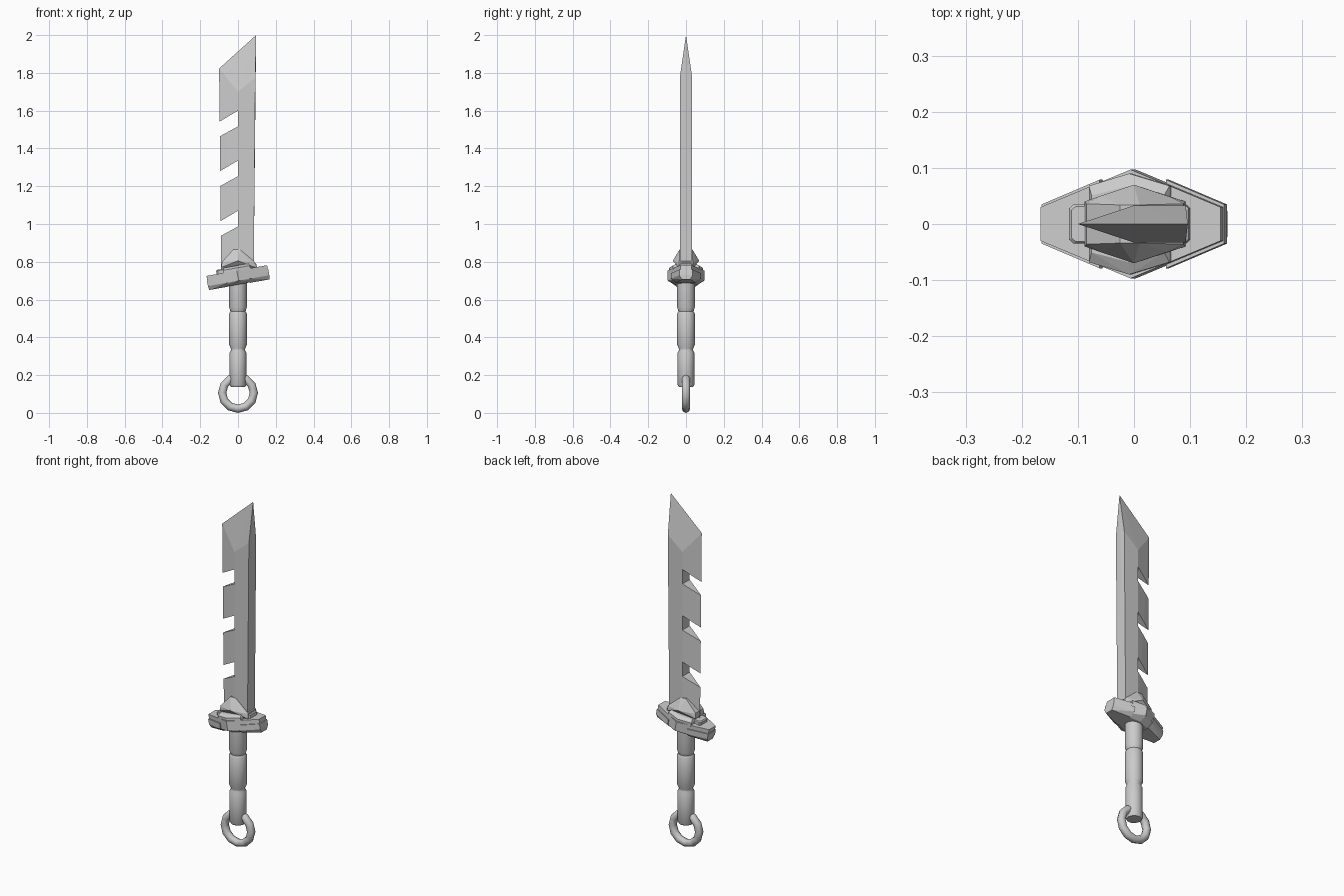
import bpy, bmesh
from math import cos, sin, pi, radians
from mathutils import Matrix

if "Cube" in bpy.data.objects:
    bpy.data.objects.remove(bpy.data.objects["Cube"])

# Tilt shared by the guard parts
TILT = Matrix.Translation((0, 0, 0.718)) @ Matrix.Rotation(radians(-10), 4, 'Y')


def finish(name, bm, smooth=False):
    bmesh.ops.recalc_face_normals(bm, faces=bm.faces)
    me = bpy.data.meshes.new(name)
    bm.to_mesh(me)
    bm.free()
    ob = bpy.data.objects.new(name, me)
    bpy.context.collection.objects.link(ob)
    if smooth:
        bpy.ops.object.select_all(action='DESELECT')
        ob.select_set(True)
        bpy.context.view_layer.objects.active = ob
        bpy.ops.object.shade_smooth_by_angle(angle=radians(40))
    return ob


def hull(name, pts, matrix=None):
    """Convex solid from points, each mirrored front to back."""
    bm = bmesh.new()
    for x, y, z in pts:
        for s in ((1, -1) if y else (1,)):
            bm.verts.new((x, y * s, z))
    res = bmesh.ops.convex_hull(bm, input=bm.verts)
    bmesh.ops.dissolve_limit(bm, angle_limit=radians(1), verts=bm.verts, edges=bm.edges)
    if matrix:
        bm.transform(matrix)
    return finish(name, bm)


def tiers(outline, levels):
    """Stack of scaled copies of a half outline: levels are (z, x scale, y scale)."""
    return [(x * a, y * b, z) for z, a, b in levels for x, y in outline]


# Blade: flat spine on the right, wedge edge on the left, slanted tip
blade = hull("blade", [
    (-0.089, 0, 0.75), (-0.1, 0, 1.823), (0, 0.033, 0.75), (0, 0.033, 1.70),
    (0.083, 0.033, 0.75), (0.092, 0.033, 1.775), (0.096, 0, 2.0)])

# Slanted notches along the edge
for i, z in enumerate((1.60, 1.336, 1.07)):
    cut = hull("notch_cutter_%d" % i, [
        (0, 0.1, z), (0, 0.1, z - 0.083),
        (-0.2, 0.1, z - 0.118), (-0.2, 0.1, z - 0.193)])
    mod = blade.modifiers.new("notch", 'BOOLEAN')
    mod.operation = 'DIFFERENCE'
    mod.solver = 'EXACT'
    mod.object = cut
    cut.hide_render = True
    cut.hide_viewport = True

# Guard: tilted long hexagon with a chamfered underside
hexagon = [(-0.163, 0.03), (0, 0.097), (0.163, 0.03)]
hull("guard", tiers(hexagon, [(0.036, 1, 1), (-0.018, 1, 1), (-0.038, 0.98, 0.6)]), TILT)

# End caps wrapped around the guard tips
for side, label in ((-1, "left"), (1, "right")):
    cap = [(side * 0.06, 0.079), (side * 0.165, 0.035)]
    hull("guard_cap_" + label, tiers(cap, [(0.012, 1, 1), (-0.018, 1, 1), (-0.040, 0.98, 0.65)]), TILT)

# Stepped block on top of the guard
hull("guard_step", tiers([(-0.073, 0.068), (0, 0.09), (0.073, 0.068)],
                         [(0.03, 1, 1), (0.05, 1, 1), (0.062, 0.9, 0.75)]), TILT)
hull("guard_saddle", tiers([(-0.108, 0.028), (-0.1, 0.035), (0.1, 0.035), (0.108, 0.028)],
                           [(0.03, 1, 1), (0.053, 1, 1), (0.058, 0.95, 0.9)]), TILT)

# Collar gripping the blade root, ridged front and back
hull("collar", [(-0.088, 0.04, 0.77), (0.092, 0.04, 0.77), (-0.06, 0.05, 0.80), (0.06, 0.05, 0.80),
                (0, 0.07, 0.805), (-0.085, 0.036, 0.80), (0.088, 0.036, 0.80),
                (-0.025, 0.034, 0.865), (0.01, 0.034, 0.865)])

# Grip: lathed profile (radius, z) with two grooves
profile = [(0.038, 0.138), (0.044, 0.148), (0.044, 0.32), (0.038, 0.331), (0.038, 0.341),
           (0.047, 0.36), (0.047, 0.525), (0.040, 0.537), (0.047, 0.56), (0.047, 0.70)]
bm = bmesh.new()
N = 16
rings = [[bm.verts.new((r * cos(2 * pi * k / N), r * sin(2 * pi * k / N), z)) for k in range(N)]
         for r, z in profile]
for a, b in zip(rings, rings[1:]):
    for k in range(N):
        bm.faces.new((a[k], a[(k + 1) % N], b[(k + 1) % N], b[k]))
bm.faces.new(rings[0])
bm.faces.new(rings[-1])
finish("grip", bm, True)

# Pommel ring
bpy.ops.mesh.primitive_torus_add(major_segments=12, minor_segments=8, major_radius=0.084,
                                 minor_radius=0.022, location=(0, 0, 0.106), rotation=(pi / 2, 0, 0))
bpy.context.object.name = "pommel_ring"
bpy.ops.object.shade_smooth_by_angle(angle=radians(50))
